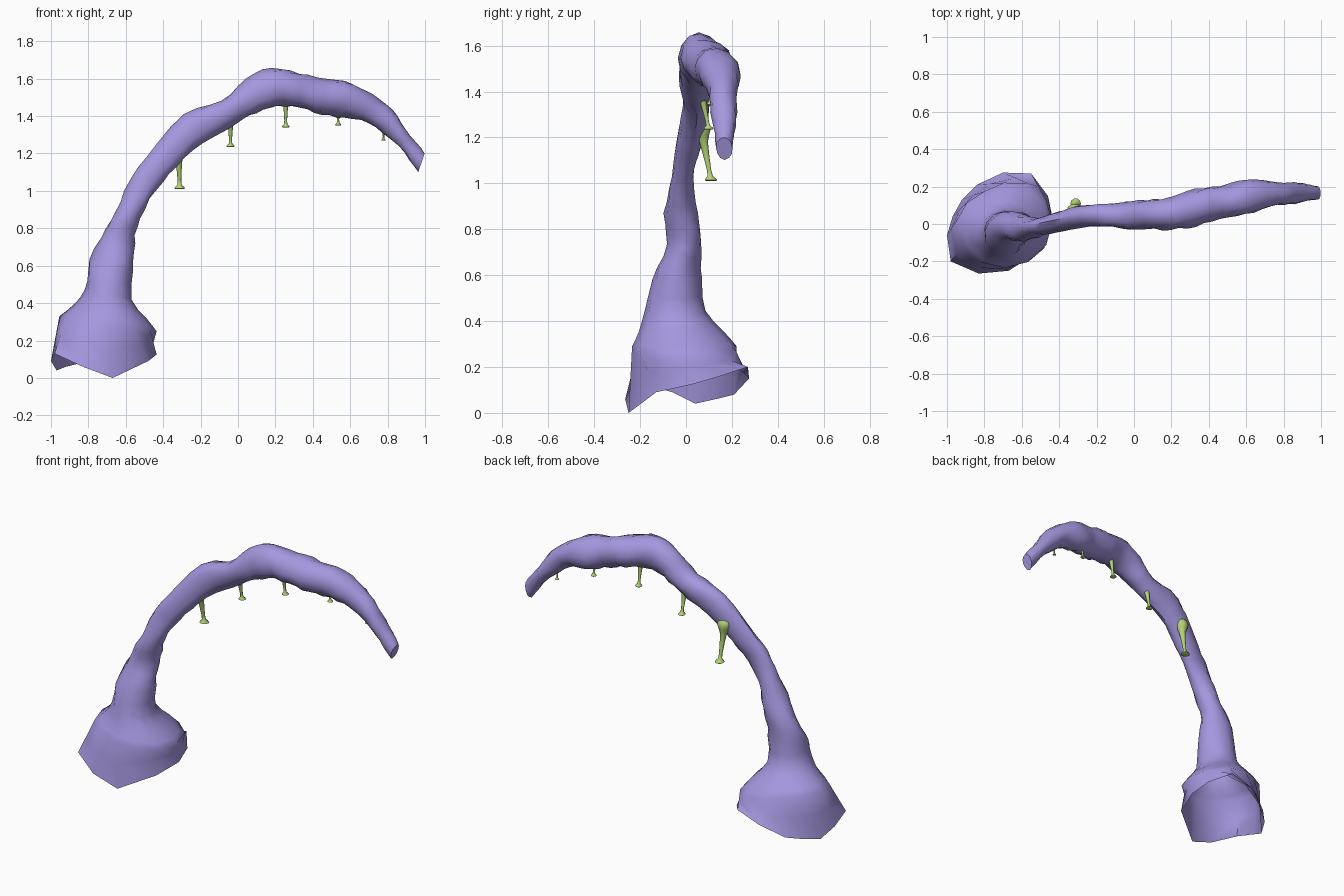
import bpy, bmesh, math, random
from mathutils import Vector

if "Cube" in bpy.data.objects:
    bpy.data.objects.remove(bpy.data.objects["Cube"])

random.seed(4)
SIDES = 12


def material(name, color):
    m = bpy.data.materials.new(name)
    m.diffuse_color = color
    m.use_nodes = True
    m.node_tree.nodes["Principled BSDF"].inputs["Base Color"].default_value = m.diffuse_color
    return m


def loft(name, rings, mat, cap_start=False, cap_end=True):
    """Skin a list of equally sized vertex rings."""
    bm = bmesh.new()
    vr = [[bm.verts.new(p) for p in r] for r in rings]
    n = len(rings[0])
    for a, b in zip(vr, vr[1:]):
        for i in range(n):
            j = (i + 1) % n
            bm.faces.new((a[i], a[j], b[j], b[i]))
    if cap_start:
        bm.faces.new(vr[0][::-1])
    if cap_end:
        bm.faces.new(vr[-1])
    bmesh.ops.recalc_face_normals(bm, faces=bm.faces[:])
    me = bpy.data.meshes.new(name)
    bm.to_mesh(me)
    bm.free()
    ob = bpy.data.objects.new(name, me)
    bpy.context.collection.objects.link(ob)
    me.materials.append(mat)
    bpy.ops.object.select_all(action='DESELECT')
    ob.select_set(True)
    bpy.context.view_layer.objects.active = ob
    bpy.ops.object.shade_smooth_by_angle(angle=math.radians(50))
    return ob


purple = material("purple", (0.38, 0.31, 0.74, 1))
green = material("green", (0.45, 0.65, 0.18, 1))

# Ragged open rim of the foot: left, back, right, front
rim = [(-1.0, -.06, .09), (-.97, .04, .04), (-.92, .13, .06), (-.84, .21, .08),
       (-.70, .275, .15), (-.55, .27, .20), (-.46, .15, .16), (-.435, .03, .125),
       (-.48, -.13, .09), (-.67, -.25, .0), (-.83, -.265, .06), (-.98, -.2, .13)]

# Cross-sections: outer x, z, inner x, z, y min, y max
foot = [(-.955, .33, -.435, .25, -.235, .25),
        (-.88, .39, -.49, .32, -.205, .18),
        (-.82, .47, -.57, .42, -.18, .09)]
arch = [(-.81, .58, -.56, .58, -.14, .06),
        (-.73, .75, -.56, .72, -.09, .07),
        (-.66, .89, -.52, .85, -.09, .045),
        (-.58, 1.05, -.44, 1.01, -.065, .035),
        (-.49, 1.18, -.33, 1.13, -.045, .06),
        (-.29, 1.41, -.19, 1.26, -.015, .105),
        (-.09, 1.48, -.01, 1.36, -.025, .115),
        (.04, 1.60, .10, 1.415, -.025, .125),
        (.18, 1.65, .21, 1.46, -.035, .145),
        (.33, 1.635, .33, 1.435, -.005, .18),
        (.47, 1.595, .45, 1.415, .025, .205),
        (.62, 1.575, .57, 1.39, .055, .235),
        (.76, 1.485, .70, 1.365, .09, .225),
        (.85, 1.40, .81, 1.28, .105, .22),
        (.92, 1.30, .89, 1.20, .12, .215),
        (.998, 1.20, .965, 1.105, .13, .205)]


def catmull(p0, p1, p2, p3, t):
    return [0.5 * (2 * b + (c - a) * t + (2 * a - 5 * b + 4 * c - d) * t * t
                   + (3 * b - a - 3 * c + d) * t ** 3)
            for a, b, c, d in zip(p0, p1, p2, p3)]


# Tentacle: rings interpolated along the arch with lumpy radii
keys = foot + arch
sections = []
for k in range(len(keys) - 1):
    args = (keys[max(k - 1, 0)], keys[k], keys[k + 1], keys[min(k + 2, len(keys) - 1)])
    steps = 2 if k < 3 else 3
    sections += [catmull(*args, s / steps) for s in range(steps)]
sections.append(list(keys[-1]))

rings = [[Vector(p) for p in rim]]
for n, (ox, oz, ix, iz, y0, y1) in enumerate(sections):
    c = Vector(((ox + ix) / 2, (y0 + y1) / 2, (oz + iz) / 2))
    u = Vector(((ox - ix) / 2, 0, (oz - iz) / 2))
    v = Vector((0, (y1 - y0) / 2, 0))
    ring = []
    for i in range(SIDES):
        a = math.tau * i / SIDES
        f = 1
        if n > 4:   # lumpy skin
            f += random.uniform(-.06, .07) + .06 * math.sin(2 * a + n * .9)
        elif i in (1, 2, 3):   # hollow on the back left of the foot
            f -= (.12, .2, .12)[i - 1] * (1 - n / 6)
        ring.append(c + (u * math.cos(a) + v * math.sin(a)) * f)
    rings.append(ring)
# Blend the rim into the first foot section
rings.insert(1, [a.lerp(b, .5) for a, b in zip(rings[0], rings[1])])
loft("tentacle", rings, purple)

# Hanging suckers: foot point, root point, size
suckers = [((-.312, .11, 1.01), (-.318, .062, 1.255), 1.0),
           ((-.04, .10, 1.235), (-.04, .06, 1.42), .8),
           ((.255, .11, 1.34), (.255, .08, 1.53), .75),
           ((.535, .16, 1.35), (.535, .14, 1.50), .6),
           ((.778, .18, 1.27), (.778, .17, 1.38), .4)]
# Profile: fraction along the stalk, radius
profile = [(0, .022), (.015, .028), (.04, .025), (.09, .012), (.2, .010),
           (.45, .014), (.7, .020), (.82, .032), (.93, .044), (1.03, .040), (1.1, .018)]
for n, (p, q, s) in enumerate(suckers):
    p, q = Vector(p), Vector(q)
    rs = []
    for t, r in profile:
        c = p.lerp(q, t)
        rs.append([c + Vector((math.cos(math.tau * i / 10), math.sin(math.tau * i / 10), 0)) * r * s
                   for i in range(10)])
    loft(f"sucker_{n + 1}", rs, green, cap_start=True)
